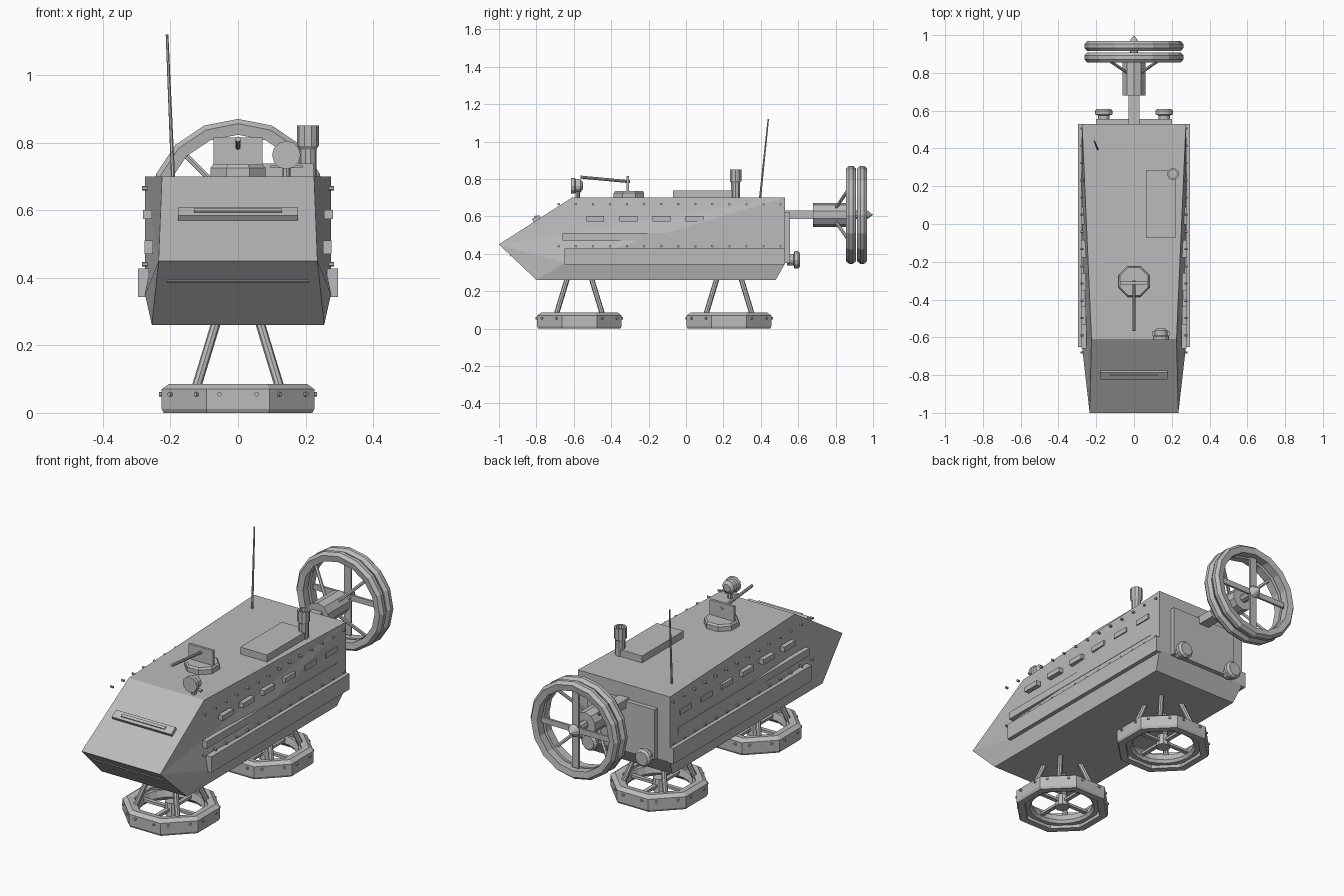
import bpy, bmesh, math
from mathutils import Vector, Matrix

if "Cube" in bpy.data.objects:
    bpy.data.objects.remove(bpy.data.objects["Cube"])

grey = bpy.data.materials.new("plain_grey")
grey.use_nodes = True
grey.diffuse_color = (0.5, 0.5, 0.5, 1)
grey.node_tree.nodes["Principled BSDF"].inputs["Base Color"].default_value = (0.5, 0.5, 0.5, 1)


def finish(name, bm):
    bmesh.ops.recalc_face_normals(bm, faces=bm.faces)
    me = bpy.data.meshes.new(name)
    bm.to_mesh(me)
    bm.free()
    me.materials.append(grey)
    ob = bpy.data.objects.new(name, me)
    bpy.context.collection.objects.link(ob)
    return ob


def box(name, centre, size, tilt=0):
    bm = bmesh.new()
    mat = Matrix.Translation(centre) @ Matrix.Rotation(tilt, 4, 'X') @ Matrix.Diagonal((*size, 1))
    bmesh.ops.create_cube(bm, size=1, matrix=mat)
    return finish(name, bm)


def rod(name, a, b, r, r2=None, sides=8):
    a, b = Vector(a), Vector(b)
    d = b - a
    bm = bmesh.new()
    mat = Matrix.Translation((a + b) / 2) @ d.to_track_quat('Z', 'Y').to_matrix().to_4x4()
    bmesh.ops.create_cone(bm, cap_ends=True, segments=sides, radius1=r,
                          radius2=r if r2 is None else r2, depth=d.length, matrix=mat)
    return finish(name, bm)


def lathe(name, profile, sides, centre, axis='Z', turn=0.0, closed=True):
    """Spin (radius, height) points about an axis; open profiles get end caps."""
    bm = bmesh.new()
    rows = []
    for i in range(sides):
        a = turn + math.tau * i / sides
        rows.append([bm.verts.new((r * math.cos(a), r * math.sin(a), h)) for r, h in profile])
    n = len(profile)
    for i in range(sides):
        p, q = rows[i], rows[(i + 1) % sides]
        for j in range(n if closed else n - 1):
            k = (j + 1) % n
            bm.faces.new((p[j], q[j], q[k], p[k]))
    if not closed:
        bm.faces.new([row[0] for row in rows])
        bm.faces.new([row[-1] for row in rows])
    if axis == 'Y':
        bm.transform(Matrix.Rotation(-math.pi / 2, 4, 'X'))
    bm.transform(Matrix.Translation(centre))
    return finish(name, bm)


# Wedge-nosed hull
pts = {"nose": (0.235, -1, 0.45), "roof_f": (0.225, -0.61, 0.70), "roof_b": (0.275, 0.53, 0.70),
       "low_b": (0.275, 0.53, 0.35), "low_f": (0.275, -0.65, 0.35),
       "base_b": (0.255, 0.48, 0.26), "base_f": (0.255, -0.80, 0.26)}
bm = bmesh.new()
L = {k: bm.verts.new(p) for k, p in pts.items()}
R = {k: bm.verts.new((-p[0], p[1], p[2])) for k, p in pts.items()}
for S in (L, R):
    for face in ("nose roof_f roof_b", "nose roof_b low_f", "roof_b low_b low_f",
                 "nose low_f base_f", "low_f low_b base_b base_f"):
        bm.faces.new([S[k] for k in face.split()])
loop = ["nose", "roof_f", "roof_b", "low_b", "base_b", "base_f"]
for a, b in zip(loop, loop[1:] + loop[:1]):
    bm.faces.new((L[a], L[b], R[b], R[a]))
finish("hull", bm)

# Side skirts, trim strips, window slots and rivets
for side, s in (("left", 1), ("right", -1)):
    box(f"{side}_skirt", (s * 0.28, -0.06, 0.385), (0.032, 1.18, 0.085))
    box(f"{side}_strip", (s * 0.264, -0.10, 0.49), (0.026, 1.12, 0.04))
    for i in range(6):
        box(f"{side}_window_{i}", (s * 0.268, -0.485 + 0.177 * i, 0.587), (0.026, 0.095, 0.027))
    for z in (0.44, 0.665):
        for i in range(14):
            y = -0.68 + 0.0912 * i
            rod(f"{side}_rivet", (s * 0.268, y, z), (s * 0.284, y, z), 0.007, sides=6)

# Front visor and lower slit
slope = math.atan2(0.25, 0.39)
box("visor_plate", (0, -0.80, 0.588), (0.355, 0.045, 0.02), slope)
box("visor_slit", (0, -0.806, 0.598), (0.26, 0.015, 0.008), slope)
box("lower_slit", (0, -0.937, 0.39), (0.42, 0.008, 0.008), math.atan2(-0.19, 0.2))

# Roof gun with turret and shield
lathe("turret_base", [(0.088, 0.69), (0.088, 0.725), (0.08, 0.735)], 8, (0, -0.305, 0),
      turn=math.pi / 8, closed=False)
box("gun_shield", (0, -0.312, 0.772), (0.146, 0.014, 0.086))
rod("gun_barrel", (0, -0.30, 0.785), (0, -0.565, 0.81), 0.008)

# Searchlight
lathe("searchlight", [(0.042, -0.615), (0.042, -0.595), (0.035, -0.59), (0.035, -0.565), (0.02, -0.552)],
      12, (0.143, 0, 0.763), 'Y', closed=False)
box("searchlight_bracket", (0.143, -0.58, 0.729), (0.095, 0.02, 0.008))
rod("searchlight_stem", (0.143, -0.58, 0.69), (0.143, -0.58, 0.73), 0.012)

# Engine cover, exhaust and antenna
box("engine_cover", (0.143, 0.107, 0.715), (0.16, 0.355, 0.045))
lathe("exhaust", [(0.025, 0.69), (0.025, 0.78), (0.032, 0.79), (0.032, 0.85), (0.022, 0.85), (0.022, 0.80)],
      10, (0.207, 0.265, 0), closed=False)
rod("antenna", (-0.192, 0.395, 0.69), (-0.21, 0.44, 1.12), 0.006, 0.004, 6)

# Rear door and lamps
box("rear_door", (0, 0.537, 0.485), (0.40, 0.036, 0.27))
for s in (1, -1):
    lathe("rear_lamp", [(0.03, 0.54), (0.03, 0.575), (0.047, 0.58), (0.047, 0.598), (0.036, 0.61)],
          12, (s * 0.16, 0, 0.367), 'Y', closed=False)

# Rear pusher: boom, motor, rings, struts, blades
hub_z = 0.608
box("boom", (0, 0.61, hub_z), (0.06, 0.16, 0.045))
rod("motor", (0, 0.68, hub_z), (0, 0.865, hub_z), 0.064, sides=10)
rod("propeller_shaft", (0, 0.86, hub_z), (0, 0.965, hub_z), 0.022)
rod("spinner", (0, 0.955, hub_z), (0, 1.0, hub_z), 0.034, 0.0, 10)
for y in (0.882, 0.942):
    lathe("duct_ring", [(0.215, -0.022), (0.248, -0.027), (0.262, -0.01), (0.262, 0.01), (0.248, 0.027),
                        (0.215, 0.022)], 16, (0, y, hub_z), 'Y')
for i in range(4):
    a = math.pi / 4 + i * math.pi / 2
    c, s = math.cos(a), math.sin(a)
    rod("duct_strut", (0.05 * c, 0.80, hub_z + 0.05 * s), (0.225 * c, 0.885, hub_z + 0.225 * s), 0.009, sides=6)
for s in (1, -1):
    box("propeller_blade", (0, 0.94, hub_z + s * 0.11), (0.04, 0.012, 0.19))
    box("propeller_blade", (s * 0.11, 0.94, hub_z), (0.19, 0.012, 0.03))

# Two octagonal lift pods on splayed legs
k = 1 / math.cos(math.pi / 8)
rim = [(0.17, 0.08), (0.205, 0.085), (0.226, 0.07), (0.226, 0.012), (0.22, 0), (0.185, 0)]
for name, cy in (("front", -0.57), ("rear", 0.23)):
    lathe(f"{name}_pod_rim", [(r * k, z) for r, z in rim], 8, (0, cy, 0), turn=math.pi / 8)
    lathe(f"{name}_pod_duct", [(0.155, 0.03), (0.165, 0.015), (0.19, 0.015), (0.19, 0.065), (0.165, 0.065)],
          24, (0, cy, 0))
    rod(f"{name}_pod_hub", (0, cy, 0.015), (0, cy, 0.08), 0.038, 0.03, 10)
    box(f"{name}_pod_spoke_x", (0, cy, 0.045), (0.34, 0.022, 0.014))
    box(f"{name}_pod_spoke_y", (0, cy, 0.045), (0.022, 0.34, 0.014))
    for sx in (1, -1):
        for sy in (1, -1):
            rod(f"{name}_leg", (sx * 0.064, cy + sy * 0.064, 0.27),
                (sx * 0.128, cy + sy * 0.128, 0.06), 0.014)
    for i in range(8):
        out = Vector((math.cos(i * math.pi / 4), math.sin(i * math.pi / 4), 0))
        for t in (-0.055, 0.055):
            p = Vector((-out.y * t, cy + out.x * t, 0.055))
            rod(f"{name}_pod_rivet", p + out * 0.22, p + out * 0.234, 0.007, sides=6)
